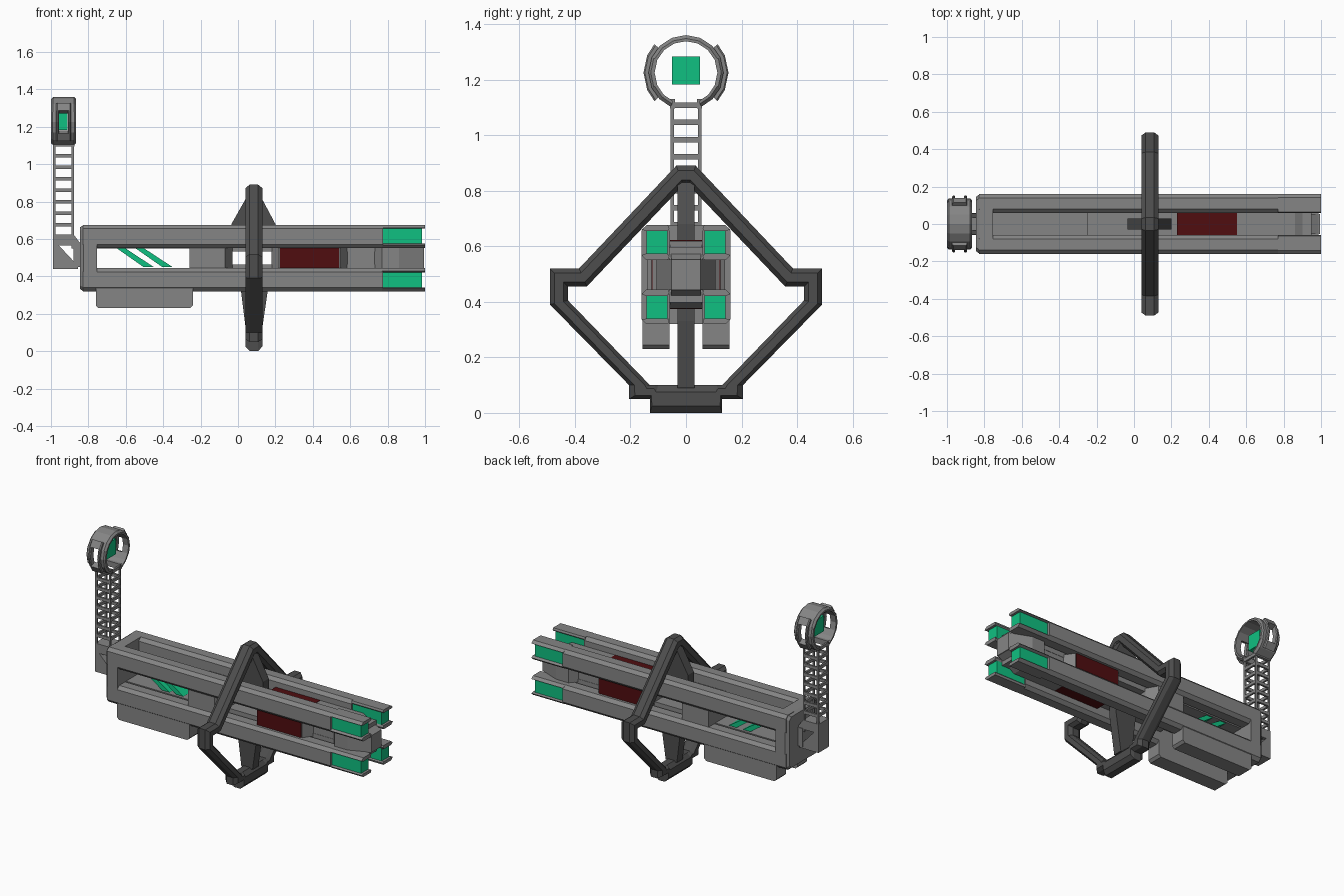
import bpy, bmesh
from math import sin, cos, radians
from mathutils import Vector

if "Cube" in bpy.data.objects:
    bpy.data.objects.remove(bpy.data.objects["Cube"])


def material(name, rgb):
    m = bpy.data.materials.new(name)
    m.use_nodes = True
    m.diffuse_color = (*rgb, 1)
    m.node_tree.nodes["Principled BSDF"].inputs["Base Color"].default_value = (*rgb, 1)
    return m


GREY = material("mid grey", (0.235, 0.235, 0.235))
DARK = material("dark grey", (0.075, 0.075, 0.075))
GREEN = material("glow green", (0.005, 0.53, 0.22))
RED = material("deep red", (0.08, 0.004, 0.005))
CZ = 0.4975  # height of the body axis


def loft(name, sections, mat, closed=False):
    """Skin a list of equal-length point rings."""
    bm = bmesh.new()
    rings = [[bm.verts.new(p) for p in s] for s in sections]
    n = len(rings[0])
    pairs = list(zip(rings, rings[1:])) + ([(rings[-1], rings[0])] if closed else [])
    for a, b in pairs:
        for i in range(n):
            j = (i + 1) % n
            bm.faces.new((a[i], a[j], b[j], b[i]))
    if not closed:
        bm.faces.new(rings[0])
        bm.faces.new(rings[-1])
    bmesh.ops.recalc_face_normals(bm, faces=bm.faces)
    me = bpy.data.meshes.new(name)
    bm.to_mesh(me)
    bm.free()
    me.materials.append(mat)
    ob = bpy.data.objects.new(name, me)
    bpy.context.collection.objects.link(ob)
    return ob


def rect(a0, a1, b0, b1, c=0.0):
    """Rectangle outline, with cut corners when c is given."""
    if not c:
        return [(a0, b0), (a1, b0), (a1, b1), (a0, b1)]
    return [(a0 + c, b0), (a1 - c, b0), (a1, b0 + c), (a1, b1 - c),
            (a1 - c, b1), (a0 + c, b1), (a0, b1 - c), (a0, b0 + c)]


def beam(name, x0, x1, outline, mat):
    """Extrude a (y, z) outline along x."""
    return loft(name, [[(x, y, z) for y, z in outline] for x in (x0, x1)], mat)


def box(name, x0, x1, y0, y1, z0, z1, mat, c=0.0):
    return beam(name, x0, x1, rect(y0, y1, z0, z1, c), mat)


def slab(name, outline, y0, y1, mat):
    """Extrude an (x, z) outline along y."""
    return loft(name, [[(x, y, z) for x, z in outline] for y in (y0, y1)], mat)


def taper(name, stations, mat):
    """Centred block from (x, half width, half height) stations."""
    return loft(name, [[(x, y, z) for y, z in rect(-w, w, CZ - h, CZ + h)]
                       for x, w, h in stations], mat)


# Four chamfered rails with green ends held between flanges
for s, side in ((1, "left"), (-1, "right")):
    for v, level in ((1, "upper"), (-1, "lower")):
        tag = f"{side}_{level}"

        def place(pts):
            return [(s * y, CZ + v * z) for y, z in pts]
        beam("rail_" + tag, -0.83, 0.775, place(rect(0.06, 0.16, 0.053, 0.178, 0.02)), GREY)
        beam("rail_tip_" + tag, 0.77, 0.985, place(rect(0.067, 0.143, 0.07, 0.165)), GREEN)
        beam("outer_flange_" + tag, 0.77, 1.0, place(
            [(0.06, 0.165), (0.065, 0.178), (0.142, 0.178), (0.16, 0.162), (0.143, 0.158),
             (0.067, 0.158)]), GREY)
        beam("inner_flange_" + tag, 0.77, 1.0, place(
            [(0.06, 0.065), (0.065, 0.053), (0.142, 0.053), (0.16, 0.069), (0.143, 0.077),
             (0.067, 0.077)]), GREY)

    # Feet under the rear of the body
    slab("rear_foot_" + side,
         [(-0.76, 0.34), (-0.76, 0.245), (-0.745, 0.23), (-0.255, 0.23),
          (-0.24, 0.245), (-0.24, 0.34)], s * 0.06, s * 0.157, GREY)

# Rear block
loft("rear_block", [[(x, y, z) for y, z in rect(-w, w, CZ - h, CZ + h, 0.02)]
                    for x, w, h in ((-0.845, 0.145, 0.165), (-0.825, 0.16, 0.178),
                                    (-0.755, 0.16, 0.178))], GREY)

# Core panels above and below the open middle
for v, level in ((1, "upper"), (-1, "lower")):
    def span(a, b):
        return sorted((CZ + v * a, CZ + v * b))
    box("rear_core_" + level, -0.77, -0.24, -0.07, 0.07, *span(0.052, 0.075), GREY)
    box("front_core_" + level, -0.25, 0.95, -0.062, 0.062, *span(0.035, 0.1), GREY)
    box("red_cap_" + level, 0.23, 0.55, -0.058, 0.058, *span(0.09, 0.124), RED)

# Solid blocks between the rails
taper("middle_block", [(-0.26, 0.14, 0.055), (-0.07, 0.14, 0.055), (-0.03, 0.07, 0.055)], GREY)
taper("cell_frame", [(0.18, 0.06, 0.055), (0.22, 0.12, 0.055),
                     (0.545, 0.12, 0.055), (0.585, 0.06, 0.055)], GREY)
box("red_cell", 0.225, 0.54, -0.124, 0.124, CZ - 0.053, CZ + 0.053, RED)
taper("nose_sides", [(0.73, 0.06, 0.055), (0.77, 0.107, 0.055),
                     (0.86, 0.107, 0.055), (0.995, 0.052, 0.055)], GREY)
taper("nose_core", [(0.55, 0.06, 0.122), (0.86, 0.06, 0.122), (0.995, 0.052, 0.05)], GREY)

# Green slanted slats in the rear window
for i in range(2):
    x = -0.655 + i * 0.1
    slab(f"green_slat_{i + 1}", [(x, 0.555), (x + 0.045, 0.555),
                                 (x + 0.205, 0.45), (x + 0.15, 0.45)], -0.06, 0.06, GREEN)

# Dark hoop: outer and inner half outlines, mirrored and lofted with cut corners
outer = [(0.035, 0.89), (0.385, 0.52), (0.49, 0.52), (0.49, 0.39),
         (0.205, 0.10), (0.205, 0.05), (0.13, 0.05), (0.13, 0.0)]
inner = [(0.01, 0.82), (0.357, 0.455), (0.425, 0.455), (0.425, 0.405),
         (0.13, 0.10), (0.12, 0.10), (0.11, 0.10), (0.10, 0.10)]
stations = list(zip(outer, inner))
stations += [((-o[0], o[1]), (-i[0], i[1])) for o, i in reversed(stations)]
sections = []
for o, i in stations:
    o, i = Vector(o), Vector(i)
    ring = []
    for t, u in rect(0, 1, 0, 1, 0.25):
        p = o.lerp(i, t)
        ring.append((0.04 + 0.09 * u, p.x, p.y))
    sections.append(ring)
loft("hoop", sections, DARK, closed=True)

# Struts joining the hoop to the body
slab("upper_strut", [(-0.035, 0.59), (-0.035, 0.68), (0.05, 0.83), (0.12, 0.83),
                     (0.2, 0.68), (0.2, 0.59)], -0.03, 0.03, DARK)
slab("lower_strut", [(0.045, 0.09), (0.125, 0.09), (0.16, 0.33), (0.16, 0.4),
                     (0.015, 0.4), (0.015, 0.33)], -0.03, 0.03, DARK)

# Rear bracket
slab("bracket_wedge", [(-0.99, 0.44), (-0.855, 0.44), (-0.855, 0.455), (-0.99, 0.6)],
     -0.055, 0.055, GREY)
for s, side in ((1, "left"), (-1, "right")):
    slab("bracket_arm_" + side, [(-0.99, 0.625), (-0.88, 0.625), (-0.835, 0.565),
                                 (-0.96, 0.565), (-0.99, 0.59)], s * 0.035, s * 0.055, GREY)
box("bracket_link", -0.88, -0.83, -0.06, 0.06, 0.45, 0.57, GREY).scale.x = 1
box("bracket_top", -0.99, -0.88, -0.055, 0.055, 0.6, 0.625, GREY)

# Lattice mast: four posts and rungs on every side
X0, X1, W, T = -0.988, -0.878, 0.055, 0.012
for x in (X0, X1 - T):
    for y in (-W, W - T):
        box("mast_post", x, x + T, y, y + T, 0.55, 1.13, GREY)
for k in range(9):
    z = 0.605 + k * 0.0615
    for y in (-W, W - T):
        box("mast_side_rung", X0, X1, y, y + T, z, z + 0.02, GREY)
    for x in (X0, X1 - T):
        box("mast_cross_rung", x, x + T, -W, W, z, z + 0.02, GREY)

# Ring head
RZ = 1.225


def arc(name, x0, x1, r0, r1, a0, a1, n, c=0.0):
    rings = []
    for k in range(n + 1):
        a = radians(a0 + (a1 - a0) * k / n)
        rings.append([(x, r * cos(a), RZ + r * sin(a)) for x, r in
                      [(x0, r0), (x1, r0), (x1, r1 - c), (x1 - c, r1),
                       (x0 + c, r1), (x0, r1 - c)]])
    loft(name, rings, GREY)


A, B = -1.0, -0.865
arc("ring_top", A, B, 0.113, 0.135, 24, 156, 6, 0.012)
for base, sign, side in ((0, 1, "left"), (180, -1, "right")):
    def ang(a):
        return base + sign * a
    arc("ring_lower_" + side, A, B, 0.113, 0.135, ang(-66), ang(-24), 2, 0.012)
    # window edges and raised guard
    for x0, x1 in ((A, A + 0.04), (B - 0.04, B)):
        arc("ring_side_" + side, x0, x1, 0.113, 0.135, ang(-24), ang(24), 2, 0.008)
    for x0, x1 in ((-0.972, -0.957), (-0.908, -0.893)):
        arc("guard_edge_" + side, x0, x1, 0.125, 0.153, ang(-24), ang(24), 2, 0.005)
    for a in (-42, 24):
        arc("guard_end_" + side, -0.972, -0.893, 0.125, 0.153, ang(a), ang(a + 18), 1, 0.006)
    # neck joining ring and mast
    y = sorted((sign * 0.04, sign * 0.058))
    box("ring_neck_" + side, A + 0.01, B - 0.01, *y, 1.095, 1.13, GREY)

# Floating green block in the ring
box("ring_core", -0.957, -0.912, -0.05, 0.05, 1.183, 1.283, GREEN)
